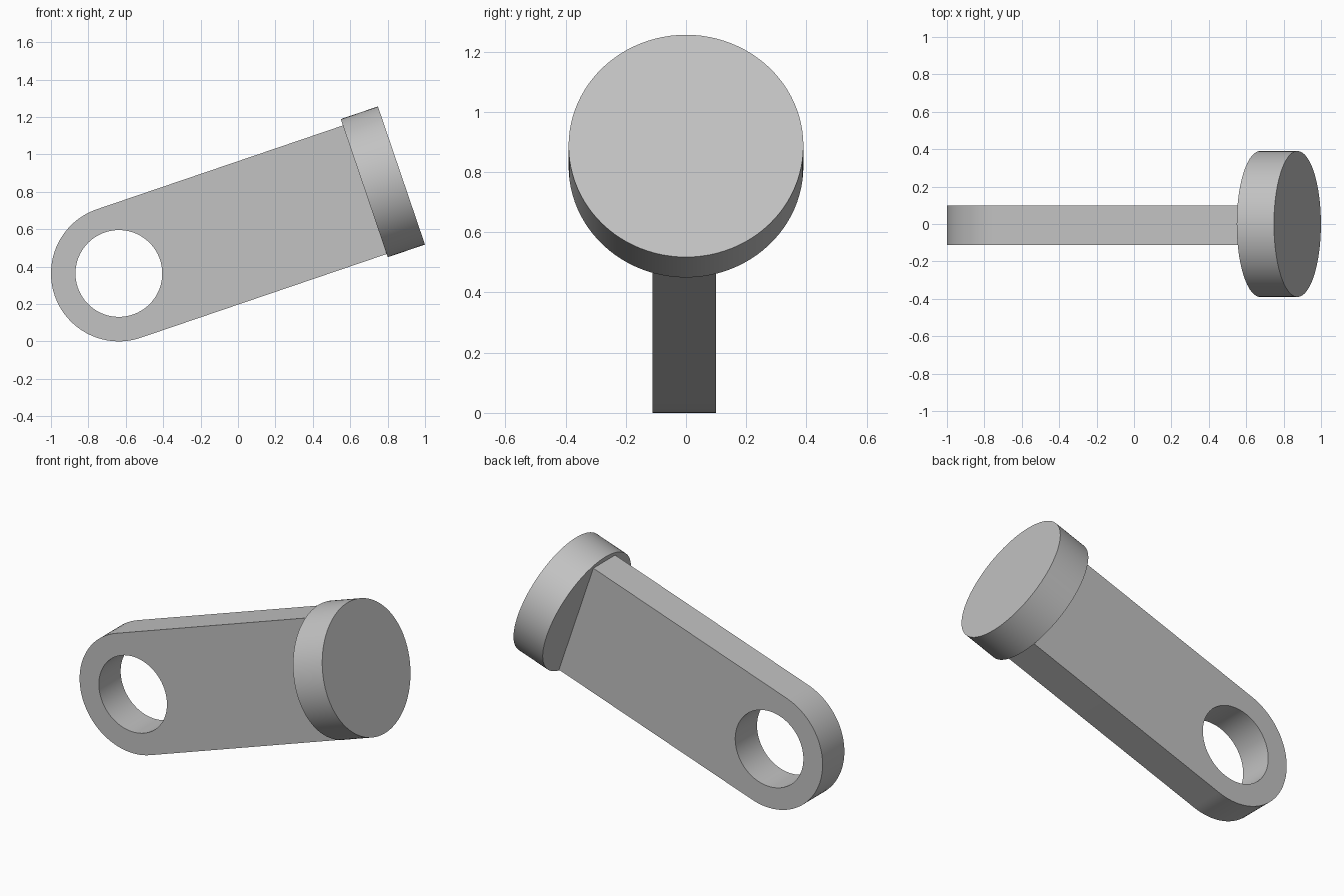
import bpy, bmesh
from math import radians, cos, sin, pi
from mathutils import Matrix

old = bpy.data.objects.get("Cube")
if old:
    bpy.data.objects.remove(old, do_unlink=True)

TILT = radians(18.8)
ARM_R, HOLE_R, DISC_R = 0.363, 0.232, 0.39
ARM_END, DISC_END = 1.389, 1.599
BACK, FRONT = 0.1, -0.112
STEPS = 48

# Local x runs along the arm from the centre of the hole
PLACE = Matrix.Translation((-0.637, 0, 0.363)) @ Matrix.Rotation(-TILT, 4, 'Y')

grey = bpy.data.materials.new("light grey")
grey.use_nodes = True
COLOUR = (0.54, 0.54, 0.54, 1)
grey.diffuse_color = COLOUR
grey.node_tree.nodes["Principled BSDF"].inputs["Base Color"].default_value = COLOUR


def make_object(name, bm):
    bmesh.ops.recalc_face_normals(bm, faces=bm.faces[:])
    mesh = bpy.data.meshes.new(name)
    bm.to_mesh(mesh)
    bm.free()
    mesh.materials.append(grey)
    obj = bpy.data.objects.new(name, mesh)
    bpy.context.collection.objects.link(obj)
    obj.matrix_world = PLACE
    return obj


def prism(name, outline, y0, y1):
    """Extrude an x-z outline from y0 to y1."""
    bm = bmesh.new()
    face = bm.faces.new([bm.verts.new((x, y0, z)) for x, z in outline])
    new = bmesh.ops.extrude_face_region(bm, geom=[face])["geom"]
    verts = [v for v in new if isinstance(v, bmesh.types.BMVert)]
    bmesh.ops.translate(bm, verts=verts, vec=(0, y1 - y0, 0))
    return make_object(name, bm)


def arc(radius, start, sweep, count):
    return [(radius * cos(start + sweep * i / count),
             radius * sin(start + sweep * i / count)) for i in range(count + 1)]


def smooth(obj):
    bpy.ops.object.select_all(action='DESELECT')
    obj.select_set(True)
    bpy.context.view_layer.objects.active = obj
    bpy.ops.object.shade_smooth_by_angle(angle=radians(30))


# Flat arm with a rounded end
outline = arc(ARM_R, pi / 2, pi, STEPS) + [(ARM_END, -ARM_R), (ARM_END, ARM_R)]
arm = prism("arm", outline, FRONT, BACK)

# Round hole through the arm
cutter = prism("hole_cutter", arc(HOLE_R, 0, 2 * pi, 2 * STEPS)[:-1], FRONT - 0.1, BACK + 0.1)
bpy.context.view_layer.update()
cut = arm.modifiers.new("hole", 'BOOLEAN')
cut.operation = 'DIFFERENCE'
cut.solver = 'EXACT'
cut.object = cutter
bpy.context.view_layer.objects.active = arm
bpy.ops.object.modifier_apply(modifier=cut.name)
bpy.data.objects.remove(cutter, do_unlink=True)
smooth(arm)

# Round disc across the end of the arm
bm = bmesh.new()
bmesh.ops.create_cone(bm, cap_ends=True, segments=2 * STEPS, radius1=DISC_R,
                      radius2=DISC_R, depth=DISC_END - ARM_END)
bmesh.ops.transform(bm, verts=bm.verts[:], matrix=Matrix.Translation(
    ((ARM_END + DISC_END) / 2, 0, 0.009)) @ Matrix.Rotation(pi / 2, 4, 'Y'))
smooth(make_object("end_disc", bm))
